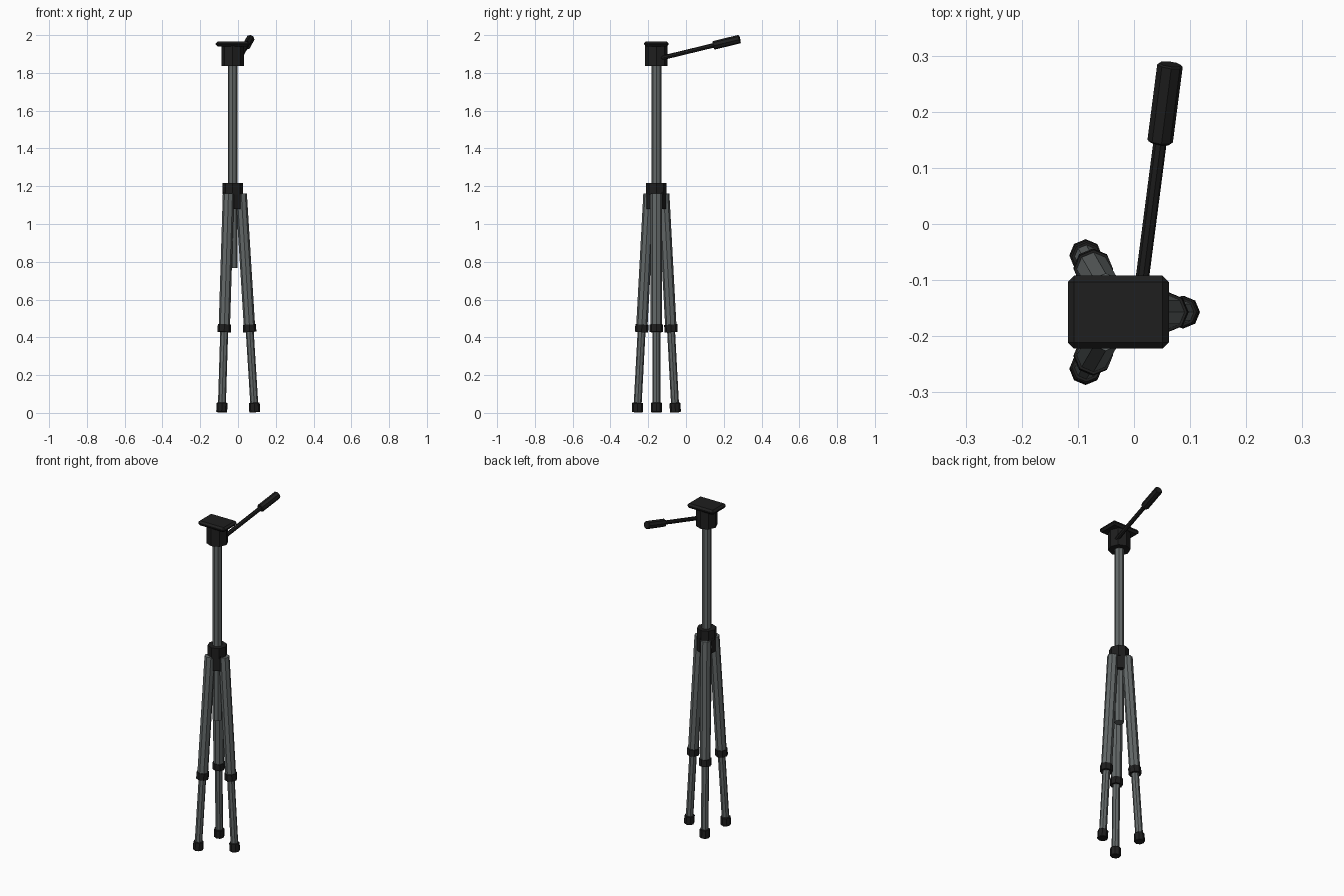
import bpy, bmesh, math
from mathutils import Vector, Matrix

if "Cube" in bpy.data.objects:
    bpy.data.objects.remove(bpy.data.objects["Cube"])

CX, CY = -0.028, -0.157      # tripod axis


def material(name, rgb):
    m = bpy.data.materials.new(name)
    m.diffuse_color = (*rgb, 1)
    m.use_nodes = True
    m.node_tree.nodes["Principled BSDF"].inputs["Base Color"].default_value = m.diffuse_color
    return m


METAL = material("grey_metal", (0.125, 0.14, 0.14))
BLACK = material("black_plastic", (0.013, 0.013, 0.013))


def finish(name, bm, mat):
    me = bpy.data.meshes.new(name)
    bm.to_mesh(me)
    bm.free()
    me.materials.append(mat)
    ob = bpy.data.objects.new(name, me)
    bpy.context.collection.objects.link(ob)
    return ob


def tube(name, a, b, r, mat, sides=8, bevel=0):
    a, b = Vector(a), Vector(b)
    d = b - a
    rot = Vector((0, 0, 1)).rotation_difference(d).to_matrix().to_4x4()
    bm = bmesh.new()
    bmesh.ops.create_cone(bm, cap_ends=True, segments=sides, radius1=r, radius2=r,
                          depth=d.length, matrix=Matrix.Translation((a + b) / 2) @ rot)
    if bevel:
        caps = [e for e in bm.edges if any(len(f.verts) == sides for f in e.link_faces)]
        bmesh.ops.bevel(bm, geom=caps, offset=bevel, segments=1, affect='EDGES')
    return finish(name, bm, mat)


def box(name, size, matrix, mat, bevel=0):
    bm = bmesh.new()
    bmesh.ops.create_cube(bm, size=1, matrix=matrix @ Matrix.Diagonal((*size, 1)))
    if bevel:
        bmesh.ops.bevel(bm, geom=bm.edges[:], offset=bevel, segments=1, affect='EDGES')
    return finish(name, bm, mat)


# Centre column, hub and head
tube("centre_column", (CX, CY, 0.767), (CX, CY, 1.85), 0.026, METAL)
tube("hub", (CX, CY, 1.155), (CX, CY, 1.218), 0.054, BLACK)
tube("head", (CX, CY, 1.836), (CX, CY, 1.948), 0.06, BLACK)
box("camera_plate", (0.18, 0.13, 0.028), Matrix.Translation((CX, CY, 1.953)), BLACK, 0.011)


# Three splayed legs, with hub brackets between them
def leg_point(angle, z):
    r = 0.117 - 0.062 * z
    return (CX + r * math.cos(angle), CY + r * math.sin(angle), z)


for i in range(3):
    ang = math.radians(120 * i)
    for part, z0, z1, r, mat in (("upper_leg", 0.45, 1.16, 0.030, METAL),
                                 ("lower_leg", 0.03, 0.47, 0.021, METAL),
                                 ("leg_clamp", 0.428, 0.468, 0.035, BLACK),
                                 ("foot", 0.003, 0.054, 0.029, BLACK)):
        tube(f"{part}_{i + 1}", leg_point(ang, z0), leg_point(ang, z1), r, mat,
             bevel=0.003 if part == "foot" else 0)
    m = (Matrix.Translation((CX, CY, 0)) @ Matrix.Rotation(ang + math.pi / 3, 4, 'Z')
         @ Matrix.Translation((0.033, 0, 1.125)))
    box(f"hub_bracket_{i + 1}", (0.03, 0.04, 0.09), m, BLACK)


# Pan handle with grip, on one sloping line
def handle_point(y):
    t = y - CY
    return (0.007 + 0.13 * t, y, 1.872 + 0.243 * t)


tube("pan_handle", handle_point(-0.15), handle_point(0.16), 0.012, BLACK)
tube("handle_grip", handle_point(0.145), handle_point(0.285), 0.023, BLACK, bevel=0.003)
